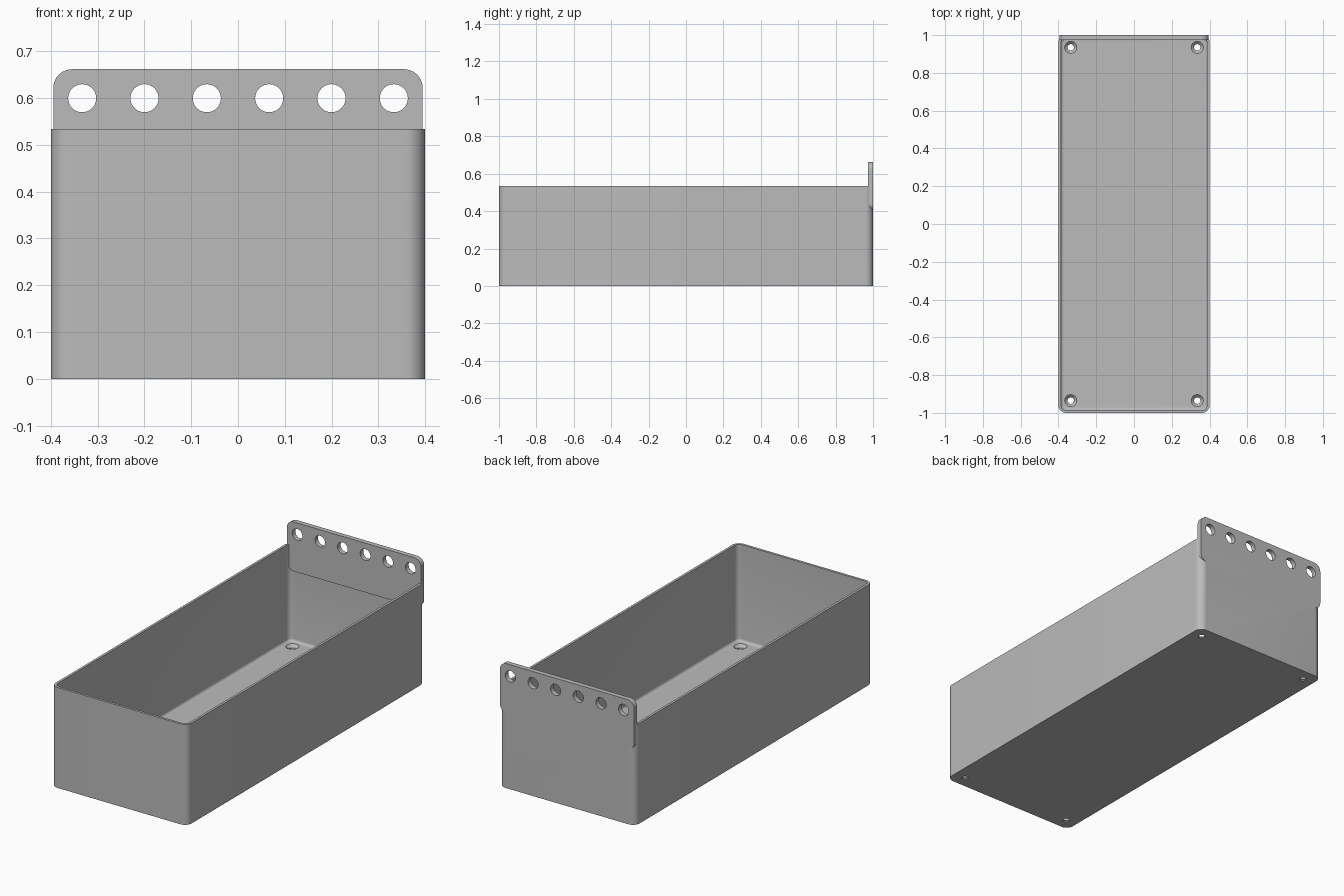
import bpy
import bmesh
import math
from mathutils import Matrix

cube = bpy.data.objects.get("Cube")
if cube:
    bpy.data.objects.remove(cube, do_unlink=True)

grey = bpy.data.materials.new("plastic grey")
grey.use_nodes = True
COLOUR = (0.5, 0.5, 0.5, 1)
grey.diffuse_color = COLOUR
grey.node_tree.nodes["Principled BSDF"].inputs["Base Color"].default_value = COLOUR


def make_object(name, bm):
    bmesh.ops.recalc_face_normals(bm, faces=bm.faces)
    mesh = bpy.data.meshes.new(name)
    bm.to_mesh(mesh)
    bm.free()
    mesh.materials.append(grey)
    obj = bpy.data.objects.new(name, mesh)
    bpy.context.collection.objects.link(obj)
    return obj


def rounded_slab(name, half_w, half_d, radius, z0, z1, floor_fillet=0, matrix=None):
    """Upright prism with a rounded rectangle section, optionally filleted below."""
    bm = bmesh.new()
    ring = []
    steps = 10
    for corner, (sx, sy) in enumerate([(1, 1), (-1, 1), (-1, -1), (1, -1)]):
        for i in range(steps + 1):
            a = (corner + i / steps) * math.pi / 2
            ring.append(bm.verts.new((sx * (half_w - radius) + radius * math.cos(a),
                                      sy * (half_d - radius) + radius * math.sin(a), z0)))
    base = bm.faces.new(ring)
    top = bmesh.ops.extrude_face_region(bm, geom=[base], use_keep_orig=True)
    bmesh.ops.translate(bm, vec=(0, 0, z1 - z0),
                        verts=[v for v in top["geom"] if isinstance(v, bmesh.types.BMVert)])
    bmesh.ops.recalc_face_normals(bm, faces=bm.faces)
    if floor_fillet:
        edges = [e for e in bm.edges if all(abs(v.co.z - z0) < 1e-5 for v in e.verts)]
        bmesh.ops.bevel(bm, geom=edges, offset=floor_fillet, segments=5,
                        profile=0.5, affect='EDGES')
    if matrix:
        bm.transform(matrix)
    return make_object(name, bm)


def round_cutter(name, location, r_low, r_high, length, along_y=False):
    bm = bmesh.new()
    bmesh.ops.create_cone(bm, cap_ends=True, segments=40, radius1=r_low,
                          radius2=r_high, depth=length)
    turn = Matrix.Rotation(math.pi / 2, 4, 'X') if along_y else Matrix()
    bm.transform(Matrix.Translation(location) @ turn)
    return make_object(name, bm)


def combine(target, tool, operation):
    mod = target.modifiers.new("combine", 'BOOLEAN')
    mod.operation = operation
    mod.solver = 'EXACT'
    mod.object = tool
    bpy.context.view_layer.objects.active = target
    bpy.ops.object.modifier_apply(modifier=mod.name)
    bpy.data.objects.remove(tool, do_unlink=True)


HEIGHT, WALL, FLOOR = 0.534, 0.013, 0.02

# Open tray with thin walls and a filleted floor
tray = rounded_slab("tray", 0.4, 1.0, 0.04, 0, HEIGHT)
cavity = rounded_slab("cavity_cutter", 0.4 - WALL, 1 - WALL, 0.04 - WALL,
                      FLOOR, HEIGHT + 0.1, floor_fillet=0.014)
combine(tray, cavity, 'DIFFERENCE')

# Rounded hanging plate on the back wall
stand = Matrix.Translation((0, 0, 0.531)) @ Matrix.Rotation(math.pi / 2, 4, 'X')
plate = rounded_slab("hanging_plate", 0.395, 0.131, 0.04, -1.0, -0.974, matrix=stand)
combine(tray, plate, 'UNION')

# Row of hanging holes
for i in range(6):
    x = (i - 2.5) * 0.1333
    combine(tray, round_cutter("hang_hole", (x, 0.99, 0.6), 0.03, 0.03, 0.1, True), 'DIFFERENCE')

# Countersunk screw holes in the floor corners
for sx in (-1, 1):
    for sy in (-1, 1):
        x, y = sx * 0.335, sy * 0.935
        combine(tray, round_cutter("screw_hole", (x, y, 0), 0.017, 0.017, 0.1), 'DIFFERENCE')
        combine(tray, round_cutter("countersink", (x, y, 0.015), 0.017, 0.037, 0.02), 'DIFFERENCE')

bpy.ops.object.select_all(action='DESELECT')
tray.select_set(True)
bpy.context.view_layer.objects.active = tray
bpy.ops.object.shade_smooth_by_angle(angle=math.radians(30))
